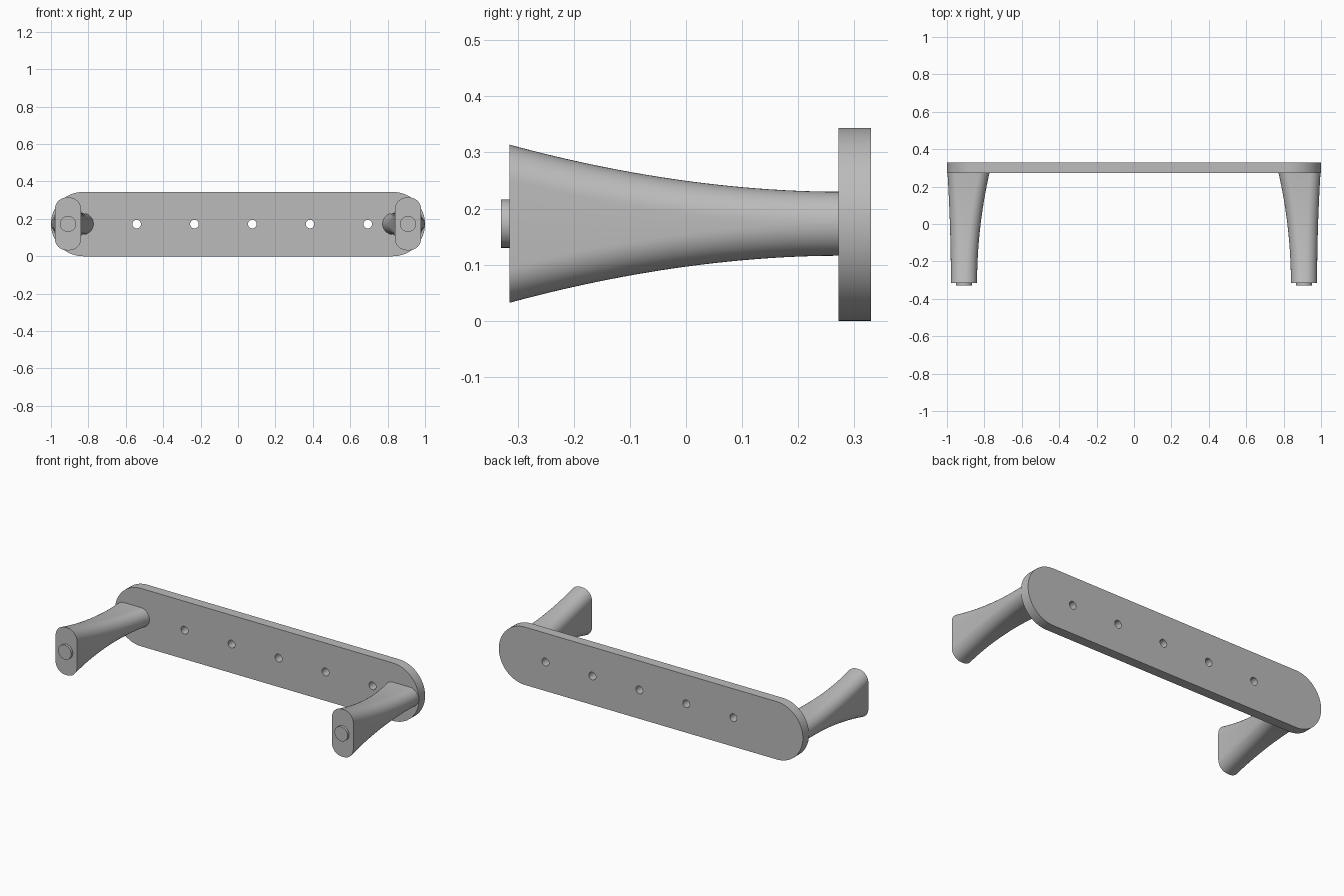
import bpy, bmesh, math

cube = bpy.data.objects.get("Cube")
if cube:
    bpy.data.objects.remove(cube, do_unlink=True)

GREY = (0.5, 0.5, 0.5, 1)
grey = bpy.data.materials.new("satin grey")
grey.use_nodes = True
grey.diffuse_color = GREY
grey.node_tree.nodes["Principled BSDF"].inputs["Base Color"].default_value = GREY

MID_Z = 0.173          # height of the centre line
PLATE_FRONT, PLATE_BACK = 0.272, 0.33
LEG_FRONT = -0.315


def finish(obj, angle=35):
    """Give the part its colour and smooth its round faces."""
    if not obj.data.materials:
        obj.data.materials.append(grey)
    bpy.ops.object.select_all(action='DESELECT')
    obj.select_set(True)
    bpy.context.view_layer.objects.active = obj
    bpy.ops.object.shade_smooth_by_angle(angle=math.radians(angle))


def mesh_object(name, bm):
    bmesh.ops.recalc_face_normals(bm, faces=bm.faces)
    mesh = bpy.data.meshes.new(name)
    bm.to_mesh(mesh)
    bm.free()
    obj = bpy.data.objects.new(name, mesh)
    bpy.context.collection.objects.link(obj)
    finish(obj)
    return obj


def rounded_rect(half_w, half_h, radius, steps=12):
    """Outline made of four corner arcs, anticlockwise."""
    points = []
    for corner, (sx, sy) in enumerate([(1, 1), (-1, 1), (-1, -1), (1, -1)]):
        for i in range(steps + 1):
            a = (corner + i / steps) * math.pi / 2
            points.append((sx * (half_w - radius) + radius * math.cos(a),
                           sy * (half_h - radius) + radius * math.sin(a)))
    return points


# Back plate: a long rounded outline with five through holes
def build_plate():
    curve = bpy.data.curves.new("back_plate", 'CURVE')
    curve.dimensions = '2D'
    curve.fill_mode = 'BOTH'
    curve.extrude = (PLATE_BACK - PLATE_FRONT) / 2

    def outline(points):
        spline = curve.splines.new('POLY')
        spline.points.add(len(points) - 1)
        for p, (x, y) in zip(spline.points, points):
            p.co = (x, y, 0, 1)
        spline.use_cyclic_u = True

    outline(rounded_rect(1, 0.172, 0.1719, 16))
    for i in range(5):
        cx = 0.076 + 0.309 * (i - 2)
        outline([(cx + 0.023 * math.cos(k * math.pi / 12),
                  0.023 * math.sin(k * math.pi / 12)) for k in range(24)])

    obj = bpy.data.objects.new("back_plate", curve)
    bpy.context.collection.objects.link(obj)
    obj.rotation_euler.x = math.pi / 2
    obj.location = (0, (PLATE_FRONT + PLATE_BACK) / 2, 0.172)
    bpy.ops.object.select_all(action='DESELECT')
    obj.select_set(True)
    bpy.context.view_layer.objects.active = obj
    bpy.ops.object.convert(target='MESH')
    obj = bpy.context.view_layer.objects.active
    bm = bmesh.new()
    bm.from_mesh(obj.data)
    bmesh.ops.remove_doubles(bm, verts=bm.verts, dist=0.0005)
    bmesh.ops.recalc_face_normals(bm, faces=bm.faces)
    bm.to_mesh(obj.data)
    bm.free()
    finish(obj)


# Leg: upright rounded section in front, blending to a flat one at the plate
def build_leg(name, side, rings=24):
    bm = bmesh.new()
    loops = []
    for r in range(rings + 1):
        t = r / rings                       # 0 at the front, 1 at the plate
        flare, rise = t ** 2, (1 - t) ** 1.9
        half_w = 0.07 + 0.042 * flare
        half_h = 0.057 + 0.084 * rise
        radius = 0.0565 + 0.006 * (1 - t)
        cx = side * (0.909 - 0.024 * flare)
        y = LEG_FRONT + t * (PLATE_FRONT - LEG_FRONT)
        loops.append([bm.verts.new((cx + x, y, MID_Z + z))
                      for x, z in rounded_rect(half_w, half_h, radius)])
    n = len(loops[0])
    for a, b in zip(loops, loops[1:]):
        for i in range(n):
            j = (i + 1) % n
            bm.faces.new((a[i], a[j], b[j], b[i]))
    bm.faces.new(loops[0])
    bm.faces.new(loops[-1])
    mesh_object(name, bm)


# Peg: short round stud on the front end of a leg
def build_peg(name, side):
    bpy.ops.mesh.primitive_cylinder_add(
        vertices=40, radius=0.043, depth=0.02,
        location=(side * 0.909, -0.32, MID_Z), rotation=(math.pi / 2, 0, 0))
    obj = bpy.context.object
    obj.name = name
    finish(obj)


build_plate()
for label, side in (("left", 1), ("right", -1)):
    build_leg(label + "_leg", side)
    build_peg(label + "_peg", side)
